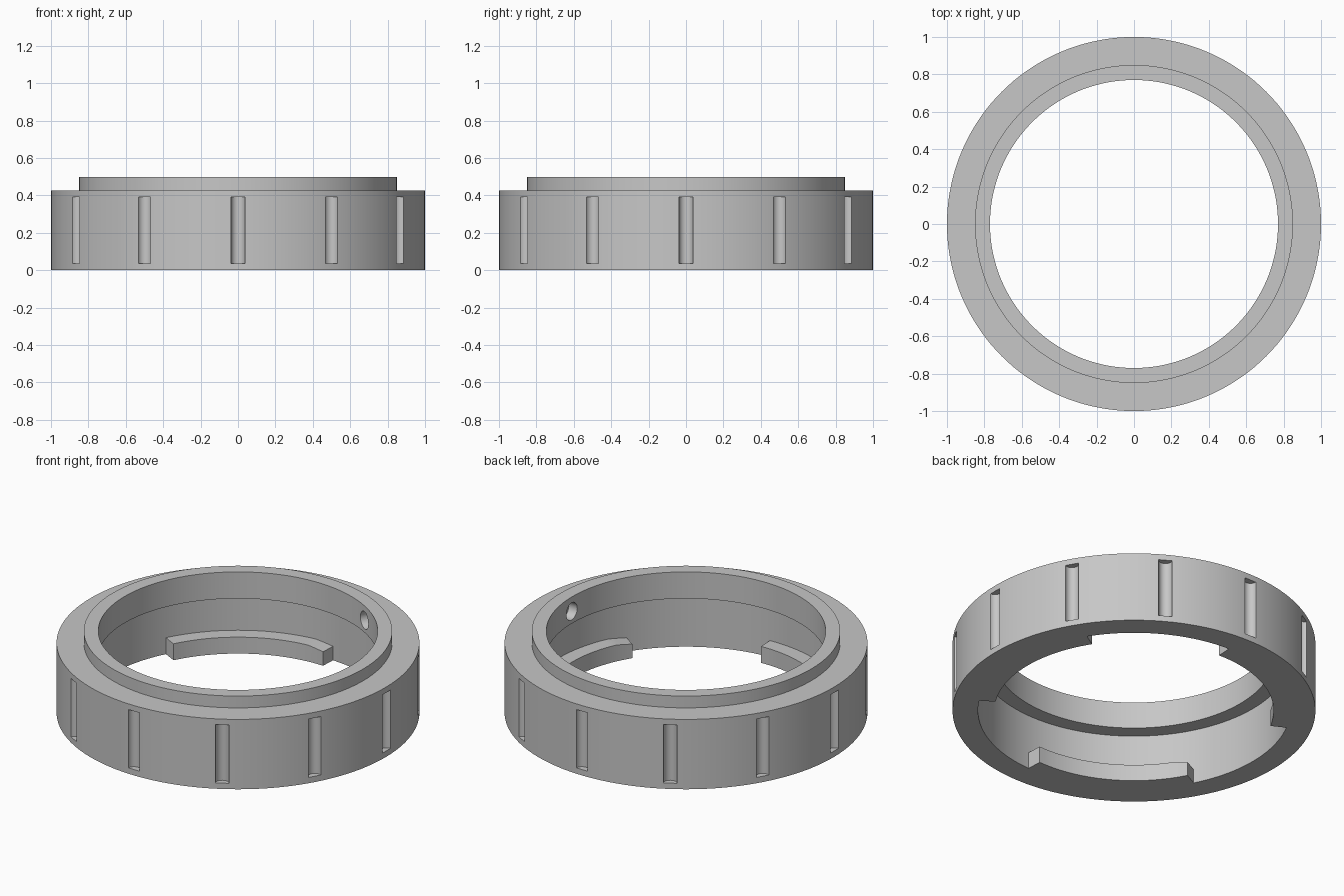
import bpy, bmesh
from math import radians, sin, cos, pi
from mathutils import Matrix, Vector

cube = bpy.data.objects.get("Cube")
if cube:
    bpy.data.objects.remove(cube, do_unlink=True)

SEGMENTS = 144
STEP = 360 / SEGMENTS
BORE, WIDE_BORE, COLLAR, RIM = 0.77, 0.86, 0.85, 1.0
LEDGE_Z, BODY_Z, TOP_Z, TAB_Z = 0.335, 0.425, 0.497, 0.10

grey = bpy.data.materials.new("plain grey")
grey.use_nodes = True
grey.diffuse_color = (0.57, 0.57, 0.57, 1)
grey.node_tree.nodes["Principled BSDF"].inputs["Base Color"].default_value = (0.57, 0.57, 0.57, 1)


def finish(name, bm):
    bmesh.ops.recalc_face_normals(bm, faces=bm.faces)
    mesh = bpy.data.meshes.new(name)
    bm.to_mesh(mesh)
    bm.free()
    mesh.materials.append(grey)
    obj = bpy.data.objects.new(name, mesh)
    bpy.context.collection.objects.link(obj)
    return obj


def make_active(obj):
    bpy.ops.object.select_all(action='DESELECT')
    obj.select_set(True)
    bpy.context.view_layer.objects.active = obj


def smooth(obj):
    make_active(obj)
    bpy.ops.object.shade_smooth_by_angle(angle=radians(30))


def loft(bm, sections, closed):
    """Join equal cross-sections into a tube, capped when open."""
    rings = [[bm.verts.new(p) for p in s] for s in sections]
    n = len(rings[0])
    pairs = list(zip(rings, rings[1:]))
    if closed:
        pairs.append((rings[-1], rings[0]))
    else:
        bm.faces.new(rings[0])
        bm.faces.new(rings[-1])
    for a, b in pairs:
        for i in range(n):
            j = (i + 1) % n
            bm.faces.new((a[i], a[j], b[j], b[i]))


def section(profile, degrees):
    t = radians(degrees)
    return [Vector((r * cos(t), r * sin(t), z)) for r, z in profile]


# Stepped ring: wide lower bore, ledge, narrow upper bore, raised collar
profile = [(WIDE_BORE, 0), (RIM, 0), (RIM, BODY_Z), (COLLAR, BODY_Z),
           (COLLAR, TOP_Z), (BORE, TOP_Z), (BORE, LEDGE_Z), (WIDE_BORE, LEDGE_Z)]
bm = bmesh.new()
loft(bm, [section(profile, i * STEP) for i in range(SEGMENTS)], True)
ring = finish("adapter_ring", bm)

# Cutter for the twelve round grip grooves and the two blind holes
bm = bmesh.new()
for i in range(12):
    turn = Matrix.Rotation(i * pi / 6, 4, 'Z')
    bmesh.ops.create_cone(bm, cap_ends=True, segments=24, radius1=0.038, radius2=0.038,
                          depth=0.355, matrix=turn @ Matrix.Translation((RIM, 0, 0.213)))
for degrees in (0, 60):
    place = (Matrix.Rotation(radians(degrees), 4, 'Z') @ Matrix.Translation((BORE, 0, 0.41))
             @ Matrix.Rotation(pi / 2, 4, 'Y'))
    bmesh.ops.create_cone(bm, cap_ends=True, segments=32, radius1=0.052, radius2=0.052,
                          depth=0.11, matrix=place)
cutter = finish("groove_cutter", bm)
cutter.hide_render = True

cut = ring.modifiers.new("grooves", 'BOOLEAN')
cut.operation = 'DIFFERENCE'
cut.solver = 'EXACT'
cut.object = cutter
make_active(ring)
bpy.ops.object.modifier_apply(modifier=cut.name)
bpy.data.objects.remove(cutter, do_unlink=True)
smooth(ring)

# Three bayonet tabs, each with a small lead-in ramp at one end
TAB_SEGMENTS = 26
for k in range(3):
    sections = []
    for i in range(TAB_SEGMENTS + 1):
        top = TAB_Z - 0.005 * max(0, 3 - i)
        angle = k * 120 + (i - TAB_SEGMENTS / 2) * STEP
        sections.append(section([(BORE, 0), (WIDE_BORE, 0), (WIDE_BORE, top), (BORE, top)], angle))
    bm = bmesh.new()
    loft(bm, sections, False)
    smooth(finish(f"bayonet_tab_{k + 1}", bm))
